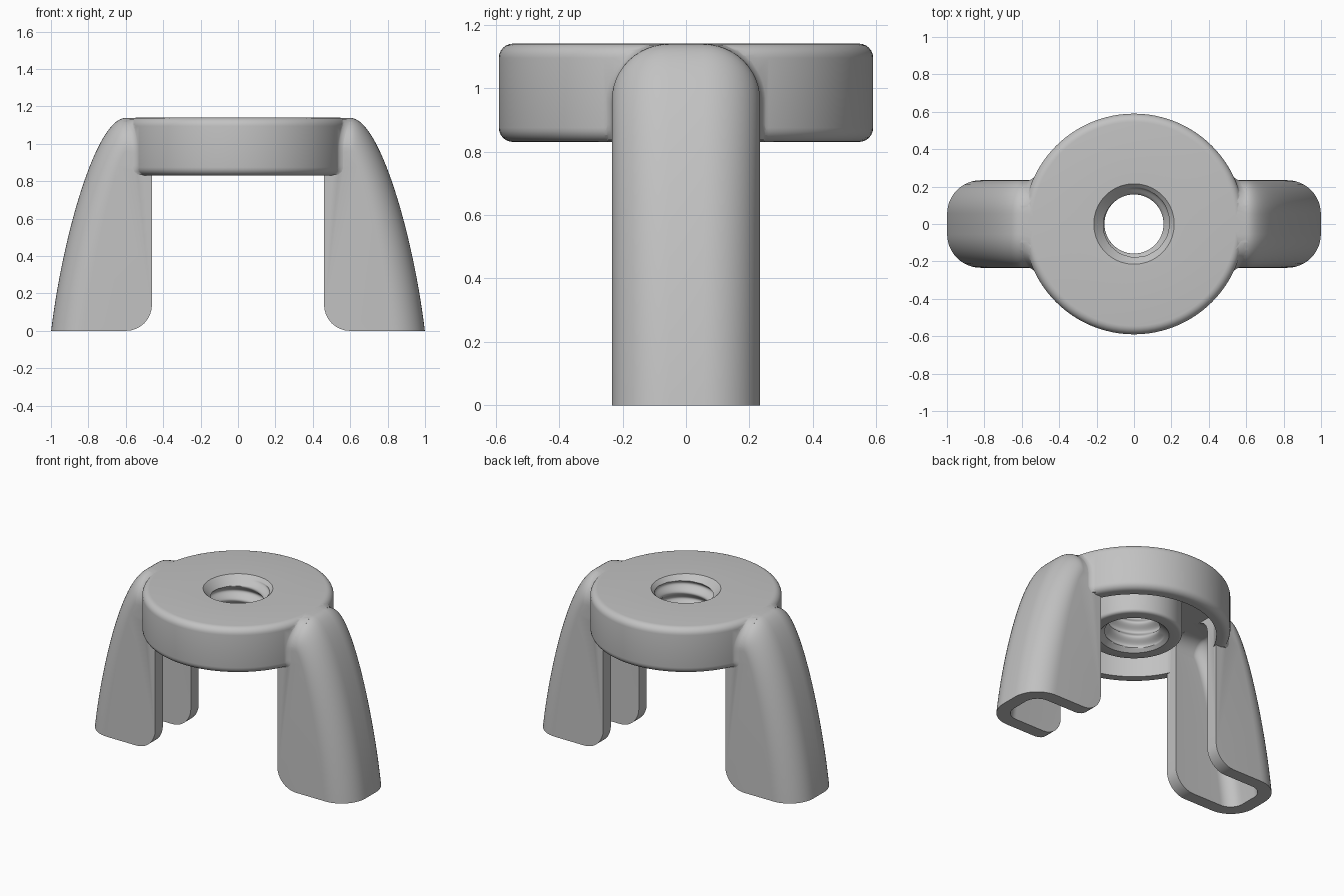
import bpy, bmesh
from math import sin, cos, pi, sqrt, atan2, hypot

cube = bpy.data.objects.get("Cube")
if cube:
    bpy.data.objects.remove(cube, do_unlink=True)

metal = bpy.data.materials.new("cast_grey_metal")
metal.use_nodes = True
GREY = (0.54, 0.54, 0.54, 1)
metal.diffuse_color = GREY
metal.node_tree.nodes["Principled BSDF"].inputs["Base Color"].default_value = GREY

TOP, RIM_Z = 1.14, 0.83      # head height range
R, WALL = 0.59, 0.085        # head radius, casting thickness
HALF_W, ROUND = 0.235, 0.18  # wing half width and corner rounding
EASE = 0.045                 # rounding of the head's edges


def finish(bm, name):
    bmesh.ops.recalc_face_normals(bm, faces=bm.faces)
    mesh = bpy.data.meshes.new(name)
    bm.to_mesh(mesh)
    bm.free()
    mesh.materials.append(metal)
    obj = bpy.data.objects.new(name, mesh)
    bpy.context.collection.objects.link(obj)
    return obj


def arc(cx, cz, r, a0, a1, n=6):
    return [(cx + r * cos(a0 + (a1 - a0) * i / n), cz + r * sin(a0 + (a1 - a0) * i / n))
            for i in range(n + 1)]


def bore_radius(z, angle):
    # Helical thread with a chamfer at both mouths
    groove = 0.5 + 0.5 * cos(2 * pi * z / 0.1 - angle)
    return max(0.158 + 0.037 * groove, 0.215 - (TOP - z), 0.215 - (z - RIM_Z))


def make_head(segments=96, rows=90):
    # Hollow cup with a threaded centre boss, turned from one closed profile
    boss, roof = 0.295, TOP - WALL
    profile = arc(R - EASE, TOP - EASE, EASE, pi / 2, 0)
    profile += arc(R - EASE, RIM_Z + EASE, EASE, 0, -pi / 2)
    profile += [(R - WALL, RIM_Z), (R - WALL, roof), (boss, roof)]
    profile += arc(boss - 0.02, RIM_Z + 0.02, 0.02, 0, -pi / 2, 3)
    profile += [(None, RIM_Z + (TOP - RIM_Z) * i / rows) for i in range(rows + 1)]
    bm = bmesh.new()
    rings = []
    for s in range(segments):
        a = 2 * pi * s / segments
        ring = []
        for r, z in profile:
            r = bore_radius(z, a) if r is None else r
            ring.append(bm.verts.new((r * cos(a), r * sin(a), z)))
        rings.append(ring)
    for s in range(segments):
        p, q = rings[s - 1], rings[s]
        for i in range(len(profile)):
            bm.faces.new((p[i - 1], p[i], q[i], q[i - 1]))
    return finish(bm, "wing_nut_body")


def spine(t, d, foot):
    # Curved outer edge of a wing, moved inwards by depth d
    pts = [(1 - d, foot), (0.94 - d, 0.5), (0.76 - 0.7 * d, TOP - d), (0.6, TOP - d)]
    k = [(1 - t) ** 3, 3 * t * (1 - t) ** 2, 3 * t * t * (1 - t), t ** 3]
    return [sum(w * p[i] for w, p in zip(k, pts)) for i in (0, 1)]


def make_wing(name, side, inset, inner_x, corner, foot, rows=32):
    r, w = ROUND - inset, HALF_W - inset
    section = []
    for i in range(13):
        a = pi / 2 * i / 12
        section.append((-(w - r) - r * cos(a), inset + r - r * sin(a)))
    section += [(-y, d) for y, d in reversed(section)]
    bm = bmesh.new()
    grid = []
    for j in range(rows + 1):
        row = []
        for y, d in section:
            x, z = spine(j / rows, d, foot)
            row.append(bm.verts.new((side * x, y, z)))
        grid.append(row)
    grid.append([bm.verts.new((side * inner_x, v.co.y, v.co.z)) for v in grid[-1]])
    for p, q in zip(grid, grid[1:]):
        for i in range(len(section) - 1):
            bm.faces.new((p[i], p[i + 1], q[i + 1], q[i]))
    # Rounded inner foot corner joins the two flat side walls
    if corner:
        foot_pts = arc(inner_x + corner, foot + corner, corner, -pi / 2, -pi, 8)
    else:
        foot_pts = [(inner_x, foot)]
    lo, hi = ([bm.verts.new((side * x, y, z)) for x, z in foot_pts] for y in (-w, w))
    bm.faces.new([row[0] for row in grid] + lo[::-1])
    bm.faces.new([row[-1] for row in grid] + hi[::-1])
    bm.faces.new(grid[0] + [hi[0], lo[0]])
    bm.faces.new(grid[-1] + [hi[-1], lo[-1]])
    for i in range(len(lo) - 1):
        bm.faces.new((lo[i], lo[i + 1], hi[i + 1], hi[i]))
    return finish(bm, name)


def make_blend(sx, sy, f=0.06, sink=0.003, rows=18):
    # Concave fillet between head rim and wing wall, its ends sunk into both
    bm = bmesh.new()
    loops = []
    bottom, top = RIM_Z + 0.006, TOP - 0.006
    for j in range(rows + 1):
        z = bottom + (top - bottom) * j / rows
        drop = max(0, z - (TOP - ROUND))
        h = HALF_W - ROUND + sqrt(ROUND ** 2 - drop ** 2) - sink
        ease = max(0, z - (TOP - EASE), RIM_Z + EASE - z)
        rad = R - EASE + sqrt(EASE ** 2 - ease ** 2) - sink
        cy = h + f
        cx = sqrt((rad + f) ** 2 - cy ** 2)
        pts = arc(cx, cy, f, -pi / 2, atan2(cy, cx) - pi, 8)
        ex, ey = pts[-1]
        k = (rad - 0.012) / hypot(ex, ey)
        pts += [(ex * k, ey * k), (cx - 0.02, h - 0.02), (cx, h - 0.012)]
        loops.append([bm.verts.new((sx * x, sy * y, z)) for x, y in pts])
    for p, q in zip(loops, loops[1:]):
        for i in range(len(p)):
            bm.faces.new((p[i - 1], p[i], q[i], q[i - 1]))
    bm.faces.new(loops[0])
    bm.faces.new(loops[-1])
    return finish(bm, "blend")


def combine(target, tool, operation):
    mod = target.modifiers.new(operation, "BOOLEAN")
    mod.operation, mod.solver, mod.object = operation, "EXACT", tool
    with bpy.context.temp_override(object=target, active_object=target):
        bpy.ops.object.modifier_apply(modifier=mod.name)
    bpy.data.objects.remove(tool, do_unlink=True)


# Fuse wings and fillets to the head, then hollow out the wings
body = make_head()
for side in (-1, 1):
    combine(body, make_wing("wing", side, 0.001, 0.46, 0.14, 0), "UNION")
    for sy in (-1, 1):
        combine(body, make_blend(side, sy), "UNION")
    combine(body, make_wing("wing_hollow", side, WALL, 0.4, 0, -0.02), "DIFFERENCE")

bpy.ops.object.select_all(action="DESELECT")
body.select_set(True)
bpy.context.view_layer.objects.active = body
bpy.ops.object.shade_smooth_by_angle(angle=0.7)
